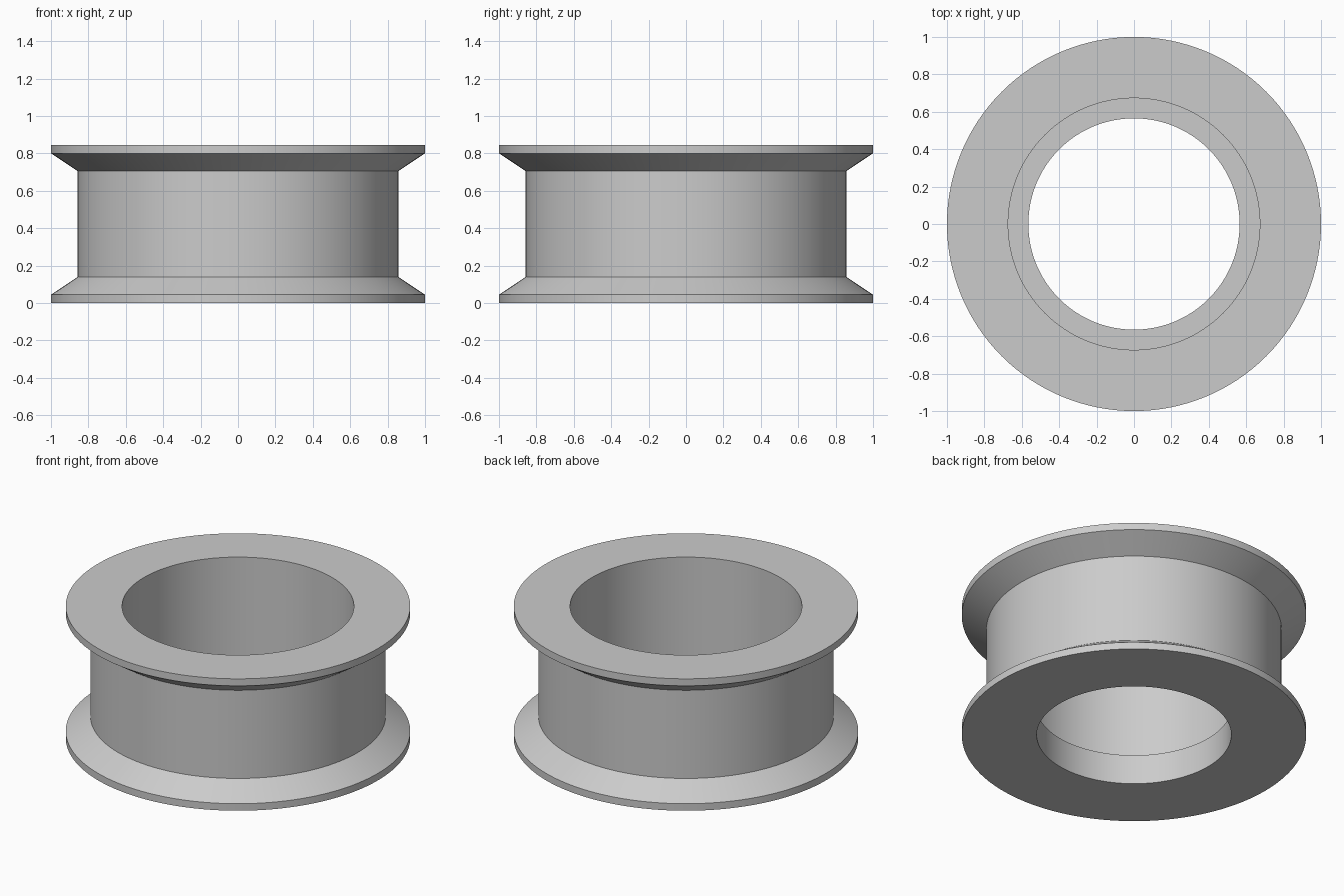
import bpy
import bmesh
import math
from mathutils import Matrix, Vector

default = bpy.data.objects.get("Cube")
if default:
    bpy.data.objects.remove(default, do_unlink=True)

SEGMENTS = 128

# Plain grey material
grey = bpy.data.materials.new("light_grey")
grey.use_nodes = True
colour = (0.6, 0.6, 0.6, 1.0)
grey.diffuse_color = colour
grey.node_tree.nodes["Principled BSDF"].inputs["Base Color"].default_value = colour


def lathe(name, profile):
    """Spin a closed (radius, height) profile around z."""
    bm = bmesh.new()
    verts = [bm.verts.new((r, 0, z)) for r, z in profile]
    edges = [bm.edges.new((a, b)) for a, b in zip(verts, verts[1:] + verts[:1])]
    bmesh.ops.spin(bm, geom=verts + edges, cent=(0, 0, 0), axis=(0, 0, 1),
                   angle=math.tau, steps=SEGMENTS, use_merge=True)
    bmesh.ops.remove_doubles(bm, verts=bm.verts, dist=1e-4)
    bmesh.ops.recalc_face_normals(bm, faces=bm.faces)
    mesh = bpy.data.meshes.new(name)
    bm.to_mesh(mesh)
    bm.free()
    mesh.materials.append(grey)
    obj = bpy.data.objects.new(name, mesh)
    bpy.context.collection.objects.link(obj)
    bpy.ops.object.select_all(action="DESELECT")
    obj.select_set(True)
    bpy.context.view_layer.objects.active = obj
    bpy.ops.object.shade_smooth_by_angle(angle=math.radians(25))
    return obj


# Ring with two bevelled flanges and a stepped bore
HEIGHT, RIM, HUB = 0.845, 0.045, 0.14
BORE, LIP_BORE, LIP_TOP = 0.673, 0.565, 0.19
lower = [(1.0, 0.0), (1.0, RIM), (0.857, HUB)]
upper = [(r, HEIGHT - z) for r, z in reversed(lower)]
bore = [(BORE, HEIGHT), (BORE, LIP_TOP), (LIP_BORE, LIP_TOP), (LIP_BORE, 0.0)]
lathe("flanged_ring", lower + upper + bore)
